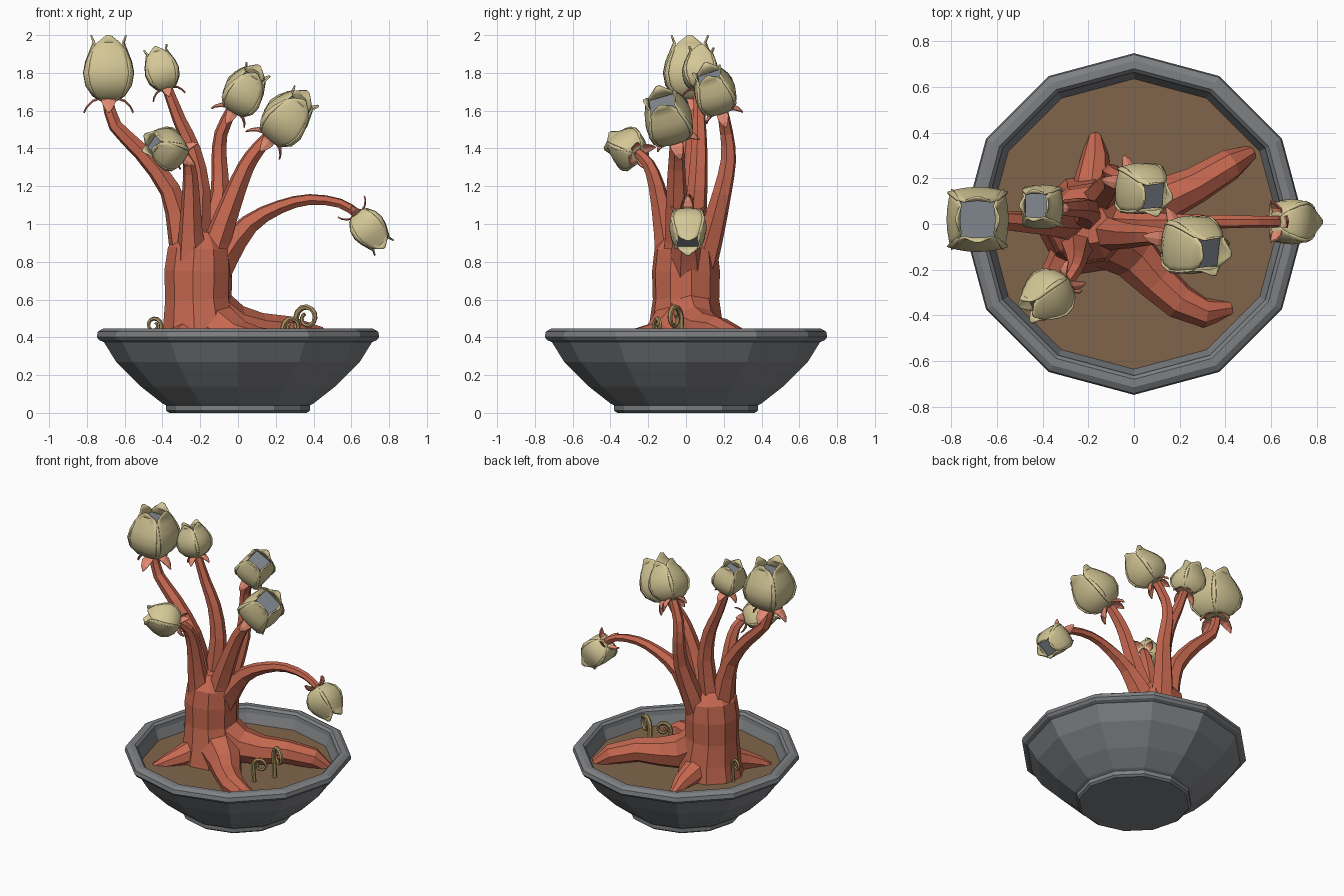
import bpy, math
from mathutils import Vector, Matrix

if "Cube" in bpy.data.objects:
    bpy.data.objects.remove(bpy.data.objects["Cube"])


def mat(name, r, g, b):
    lin = [(c / 255 / 12.92) if c < 11 else ((c / 255 + .055) / 1.055) ** 2.4 for c in (r, g, b)]
    m = bpy.data.materials.new(name)
    m.diffuse_color = (*lin, 1)
    m.use_nodes = True
    m.node_tree.nodes["Principled BSDF"].inputs["Base Color"].default_value = m.diffuse_color
    return m


GREY = mat("bowl grey", 126, 128, 131)
SOIL = mat("soil brown", 128, 101, 76)
BARK = mat("coral bark", 198, 104, 80)
SEPAL = mat("light coral", 226, 138, 114)
PETAL = mat("pale straw", 212, 199, 150)
CORE = mat("slate", 128, 134, 142)
CURL = mat("old gold", 172, 146, 98)


def make(name, verts, faces, material, smooth=False, thick=0):
    me = bpy.data.meshes.new(name)
    me.from_pydata([tuple(v) for v in verts], [], faces)
    me.materials.append(material)
    me.validate()
    if smooth:
        for p in me.polygons:
            p.use_smooth = True
        me.set_sharp_from_angle(angle=math.radians(40))
    ob = bpy.data.objects.new(name, me)
    bpy.context.collection.objects.link(ob)
    if thick:
        s = ob.modifiers.new("thickness", "SOLIDIFY")
        s.thickness = thick
        s.offset = 0
    return ob


def skin(rings):
    """Faces joining equal rings, capped at both ends."""
    n = len(rings[0])
    verts = [v for r in rings for v in r]
    faces = [(i * n + j, i * n + (j + 1) % n, (i + 1) * n + (j + 1) % n, (i + 1) * n + j)
             for i in range(len(rings) - 1) for j in range(n)]
    faces.append(tuple(reversed(range(n))))
    faces.append(tuple(range(len(verts) - n, len(verts))))
    return verts, faces


def lathe(profile, n, start=0.0):
    return skin([[Vector((r * math.cos(start + 2 * math.pi * j / n),
                          r * math.sin(start + 2 * math.pi * j / n), z))
                  for j in range(n)] for r, z in profile])


def tube(name, pts, material, sides=6, sub=2, smooth=False):
    """Tapered tube through (x, y, z, radius) points."""
    P = [Vector(p) for p in pts]
    path = []
    for i in range(len(P) - 1):
        a, b, c, d = P[max(i - 1, 0)], P[i], P[i + 1], P[min(i + 2, len(P) - 1)]
        for k in range(sub):
            t = k / sub
            path.append(.5 * (2 * b + (c - a) * t + (2 * a - 5 * b + 4 * c - d) * t * t
                              + (3 * b - a - 3 * c + d) * t ** 3))
    path.append(P[-1])
    pos = [p.to_3d() for p in path]
    rings, side, old = [], Vector((1, 0, 0)), None
    for i, p in enumerate(pos):
        tan = (pos[min(i + 1, len(pos) - 1)] - pos[max(i - 1, 0)]).normalized()
        if old is None:
            side = tan.orthogonal().normalized()
        else:
            side = old.rotation_difference(tan) @ side
        old = tan
        up = tan.cross(side)
        rings.append([p + path[i][3] * (side * math.cos(2 * math.pi * j / sides)
                                        + up * math.sin(2 * math.pi * j / sides)) for j in range(sides)])
    return make(name, *skin(rings), material, smooth)


# Twelve-sided bowl with lip, and soil
make("bowl", *lathe([(.365, 0), (.38, .012), (.38, .04), (.40, .05), (.515, .14), (.645, .27),
                     (.71, .375), (.735, .385), (.748, .402), (.742, .43), (.715, .446),
                     (.68, .446), (.664, .43), (.66, .40), (.63, .32)], 12), GREY)
make("soil", *lathe([(.62, .30), (.637, .335)], 12), SOIL)

# Trunk
tube("trunk", [(-.2, 0, .28, .23), (-.2, 0, .45, .2), (-.21, 0, .6, .178), (-.21, 0, .75, .182),
               (-.205, 0, .87, .168), (-.2, 0, .96, .09)], BARK, 10, 1)

# Roots
roots = {
    "root_back_right": [(-.2, 0, .56, .16), (-.02, .05, .45, .125), (.12, .1, .43, .1), (.27, .17, .43, .082),
                        (.42, .26, .39, .07), (.51, .31, .32, .035)],
    "root_front_right": [(-.14, -.04, .46, .15), (0, -.14, .38, .11), (.1, -.25, .365, .09), (.2, -.34, .36, .08),
                         (.31, -.39, .35, .065), (.42, -.37, .31, .035)],
    "root_back": [(-.19, .08, .42, .1), (-.18, .2, .38, .08), (-.17, .3, .35, .06), (-.17, .39, .31, .03)],
    "root_front_left": [(-.25, -.08, .41, .1), (-.33, -.2, .37, .07), (-.4, -.28, .34, .045), (-.46, -.33, .31, .02)],
}
for name, pts in roots.items():
    tube(name, pts, BARK, 8, 1)

# Stems
stems = {
    "tall_left": [(-.25, 0, .7, .1), (-.3, .0, .95, .075), (-.36, .0, 1.18, .057), (-.51, .01, 1.38, .046),
                  (-.65, .02, 1.52, .037), (-.69, .02, 1.66, .03)],
    "upper_left": [(-.22, .03, .7, .1), (-.215, .04, .93, .07), (-.2, .06, 1.18, .055), (-.24, .07, 1.39, .045),
                   (-.31, .07, 1.55, .036), (-.375, .07, 1.72, .028)],
    "back_middle": [(-.18, .06, .7, .09), (-.14, .13, .93, .07), (-.095, .19, 1.16, .052), (-.1, .225, 1.34, .042),
                    (-.09, .215, 1.48, .036), (-.03, .19, 1.61, .03)],
    "upper_right": [(-.17, -.04, .7, .1), (-.11, -.04, .91, .075), (-.03, -.05, 1.13, .058), (.04, -.05, 1.3, .047),
                    (.1, -.05, 1.39, .04), (.16, -.055, 1.46, .033)],
    "front_left": [(-.24, -.06, .7, .1), (-.25, -.11, .97, .064), (-.25, -.155, 1.2, .045), (-.26, -.2, 1.32, .034),
                   (-.295, -.255, 1.375, .027)],
    "drooping": [(-.15, 0, .7, .1), (-.07, 0, .84, .085), (.06, 0, 1.0, .055), (.22, .005, 1.09, .038),
                 (.38, .01, 1.13, .03), (.54, .01, 1.11, .026), (.63, .01, 1.055, .026)],
}
for name, pts in stems.items():
    tube(name + "_stem", pts, BARK, 6, 2)

# Bud profile: height, radius, width factor
ROWS = [(0, .035, .9), (.03, .085, 1), (.085, .122, 1.03), (.15, .134, 1.02), (.21, .122, 1.0),
        (.27, .098, .98), (.31, .082, .75), (.35, .095, .12)]


def bud(name, base, direction, height):
    s = height / .35
    rot = Vector((0, 0, 1)).rotation_difference(Vector(direction).normalized()).to_matrix().to_4x4()
    M = Matrix.Translation(base) @ rot @ Matrix.Scale(s, 4)
    # four broad overlapping petals
    verts, faces, cols = [], [], 7
    for k in range(4):
        R = M @ Matrix.Rotation(k * math.pi / 2, 4, 'Z')
        o = len(verts)
        grow = 1.03 if k % 2 else .98
        for z, r, w in ROWS:
            for c in range(cols):
                u = c / 3 - 1
                verts.append(R @ Vector((r * grow * (1 - .15 * (u * w) ** 2), u * w * r * .97, z)))
        faces += [(o + i * cols + c, o + i * cols + c + 1, o + (i + 1) * cols + c + 1, o + (i + 1) * cols + c)
                  for i in range(len(ROWS) - 1) for c in range(cols - 1)]
    make(name + "_petals", verts, faces, PETAL, True, .009)
    # square core seen through the opening
    cv, cf = lathe([(r * 1.15, z) for z, r, w in ROWS[:6]], 4, math.pi / 4)
    make(name + "_core", [M @ v for v in cv], cf, CORE)
    # four sepals curling outward and down
    verts, faces = [], []
    for k in range(4):
        R = M @ Matrix.Rotation(k * math.pi / 2, 4, 'Z')
        o = len(verts)
        for x, z, w in [(.01, .0, .025), (.05, .018, .036), (.085, .005, .038), (.115, -.025, .024), (.13, -.055, .003)]:
            verts += [R @ Vector((x, -w, z - .008)), R @ Vector((x, 0, z)), R @ Vector((x, w, z - .008))]
        faces += [(o + 3 * i + c, o + 3 * i + c + 1, o + 3 * i + c + 4, o + 3 * i + c + 3)
                  for i in range(4) for c in range(2)]
    make(name + "_sepals", verts, faces, SEPAL, False, .006)


bud("tall_left_bud", (-.685, .02, 1.65), (0, 0, 1), .35)
bud("upper_left_bud", (-.375, .07, 1.71), (-.27, .05, .96), .235)
bud("back_middle_bud", (-.03, .19, 1.6), (.5, -.3, .8), .27)
bud("upper_right_bud", (.165, -.055, 1.455), (.62, -.27, .7), .31)
bud("front_left_bud", (-.29, -.25, 1.37), (-.7, -.5, .25), .235)
bud("drooping_bud", (.625, .01, 1.06), (.6, 0, -.75), .24)


# Curled sprouts: a leg that rises and rolls into a spiral
def sprout(name, x, y, top, R, turn, thick):
    d = Vector((math.cos(turn), math.sin(turn), 0))
    c = Vector((x, y, top - R))
    pts = [(*(c - d * R * .8 + Vector((0, 0, .31 - c.z))), thick)]
    for i in range(15):
        a = math.pi - i * math.pi / 6
        r = R * (1 - .045 * i)
        p = c + d * r * math.cos(a) + Vector((0, 0, r * math.sin(a)))
        pts.append((*p, thick * (1 - .03 * i)))
    tube(name, pts, CURL, 6, 1, True)


sprout("sprout_large", .365, -.06, .57, .068, math.radians(-30), .016)
sprout("sprout_small", .285, -.15, .505, .05, math.radians(20), .014)
sprout("sprout_left", -.445, .06, .505, .042, math.radians(160), .012)
